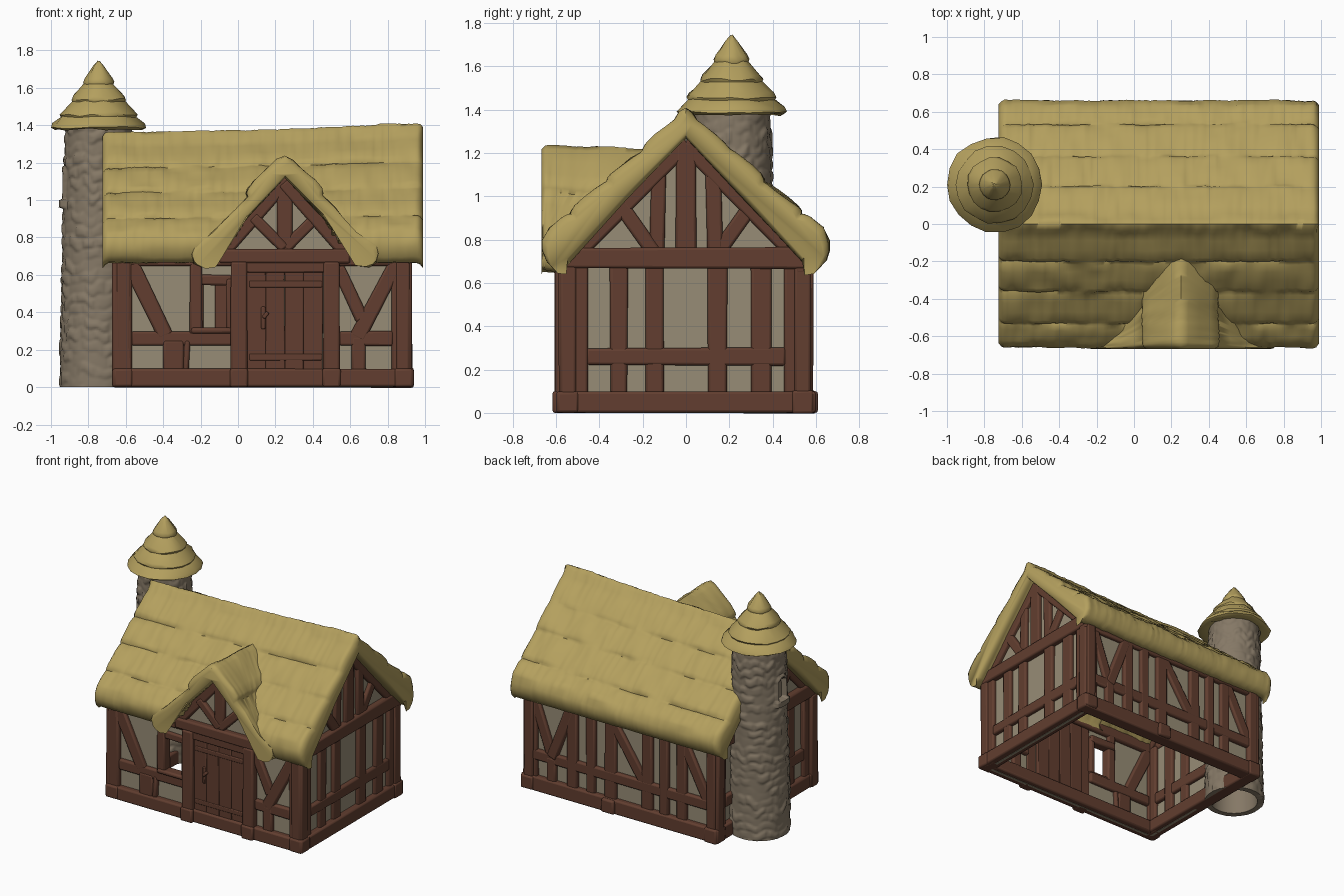
import bpy, bmesh, math, random
from mathutils import Vector, noise

random.seed(4)


def material(name, rgb):
    m = bpy.data.materials.new(name)
    m.diffuse_color = (*rgb, 1)
    return m


THATCH = material("straw thatch", (0.455, 0.35, 0.112))
WOOD = material("brown timber", (0.122, 0.048, 0.029))
STONE = material("grey stone", (0.235, 0.188, 0.132))
PLASTER = material("plaster", (0.31, 0.265, 0.180))


def finish(name, bm, mat, angle=45, bevel=0):
    bmesh.ops.recalc_face_normals(bm, faces=bm.faces)
    me = bpy.data.meshes.new(name)
    bm.to_mesh(me)
    bm.free()
    ob = bpy.data.objects.new(name, me)
    bpy.context.collection.objects.link(ob)
    me.materials.append(mat)
    if bevel:
        b = ob.modifiers.new("worn edges", 'BEVEL')
        b.width, b.segments = bevel, 2
    bpy.ops.object.select_all(action='DESELECT')
    ob.select_set(True)
    bpy.context.view_layer.objects.active = ob
    bpy.ops.object.shade_smooth_by_angle(angle=math.radians(angle))
    return ob


def loft(rings, caps=True, wrap=False):
    """Skin closed rings of points, capped or wrapped round."""
    bm = bmesh.new()
    vs = [[bm.verts.new(p) for p in r] for r in rings]
    n = len(vs[0])
    for i in range(len(vs) - (0 if wrap else 1)):
        a, b = vs[i], vs[(i + 1) % len(vs)]
        for j in range(n):
            k = (j + 1) % n
            bm.faces.new((a[j], a[k], b[k], b[j]))
    if caps and not wrap:
        bm.faces.new(vs[0])
        bm.faces.new(vs[-1])
    return bm


def mirrored(half):
    """Full closed section from half of it, ridge to eave and back inside."""
    return half + [(-s, z) for s, z in reversed(half) if s > 0.001]


def strands(along, i, seed):
    """Wavy straw surface offset."""
    return (noise.noise((along * 7, i * 0.5, seed)) * 0.012
            + noise.noise((along * 40, i * 0.2, seed + 9)) * 0.007)


# main thatched roof: four overlapping courses, rounded eaves and ends
half = [(0, 1.40), (0.03, 1.378)]
cuts = [0.03, 0.2, 0.36, 0.53, 0.64]
for a, b in zip(cuts, cuts[1:]):
    line = lambda y: 1.392 - 0.87 * y
    for f, lift in ((0.12, -0.008), (0.35, -0.002), (0.65, 0.003), (0.9, 0.005), (1, -0.004)):
        y = a + (b - a) * f
        half.append((y, line(y) + lift))
    if b < 0.6:
        half.append((b + 0.003, line(b) - 0.017))
half += [(0.660, 0.79), (0.660, 0.745), (0.645, 0.70), (0.615, 0.667), (0.575, 0.663)]
OUTER = len(half)
half += [(0.53, 0.70), (0.27, 0.98), (0, 1.26)]
prof = mirrored(half)
rings = []
N = 110
INSET = {0: 0.035, 1: 0.009, N - 1: 0.009, N: 0.035}
for s in range(N + 1):
    t = s / N
    x = -0.725 + 1.715 * t
    ring = []
    for i, (y, z) in enumerate(prof):
        inner = OUTER <= i < len(prof) - OUTER + 1
        d = strands(x, i, 1) + INSET.get(s, 0) * (0.6 if inner else -1)
        sg = (y > 0.01) - (y < -0.01)
        sag = (-0.035 + 0.05 * t * t) * max(0, (z - 0.67) / 0.72)
        p = Vector((x, y + sg * d * 0.7, z + d * 0.7 + sag))
        # leave the front open below the porch gable
        if abs(x - 0.25) < (1.14 - z) * 0.82:
            p.y = max(p.y, -0.5)
        ring.append(p)
    rings.append(ring)
finish("main_roof", loft(rings), THATCH, 62)

# porch gable roof, running back into the main slope
half = [(0, 1.238), (0.04, 1.218), (0.1, 1.165), (0.165, 1.11), (0.198, 1.065), (0.204, 1.04),
        (0.2, 1.022), (0.26, 0.96), (0.32, 0.893), (0.38, 0.83), (0.44, 0.785), (0.485, 0.752),
        (0.50, 0.715), (0.49, 0.678), (0.45, 0.66), (0.395, 0.668)]
OUTER = len(half)
half += [(0.2, 0.915), (0, 1.125)]
prof = mirrored(half)
rings = []
for s in range(31):
    t = s / 30
    ring = []
    for i, (u, z) in enumerate(prof):
        back = max(-(1.385 - z) / 0.87 + 0.05, -0.56)
        y = -0.668 + (back + 0.668) * t
        inner = OUTER <= i < len(prof) - OUTER + 1
        d = strands(y, i, 5) + {0: 0.03, 1: 0.006}.get(s, 0) * (0.3 if inner else -1)
        sg = (u > 0.01) - (u < -0.01)
        ring.append(Vector((0.25 + u + sg * d * 0.7, y, z + d * 0.7 - 0.02 * t)))
    rings.append(ring)
finish("porch_roof", loft(rings), THATCH, 62)

# stone tower: open tube with bulging stones and an arched niche on the left
CX, CY = -0.745, 0.21


def tower_radius(a, z):
    r = 0.212 - 0.03 * z / 1.4
    zz = z + 0.05 * noise.noise((math.cos(a) * 3, math.sin(a) * 3, z * 4))
    row = math.floor(zz / 0.062)
    fv = zz / 0.062 - row
    u = a / math.tau * 13 + (row * 0.37) % 1 + 0.5 * noise.noise((a * 2, row * 3.1, 0))
    fu = u - math.floor(u)
    edge = min(min(fv, 1 - fv) * 0.062, min(fu, 1 - fu) * 0.09)
    bump = math.sin(min(1, edge / 0.024) * math.pi / 2) * 0.010
    bump *= 0.65 + 0.6 * noise.cell((math.floor(u) * 1.3, row * 1.7, 2.5))
    w, h = abs(a - math.pi) * 0.19, z - 1.0
    arch = math.hypot(w, max(0, h - 0.12))
    if -0.04 < h < 0 and w < 0.07:
        return r + 0.022
    if 0 <= h and arch < 0.042:
        return r - 0.025
    if 0 <= h and arch < 0.062:
        return r + 0.010
    return r - 0.006 + bump


SEG = 110
rings = []
for i in range(151):
    z = 1.4 * i / 150
    rings.append([(CX + tower_radius(k * math.tau / SEG, z) * math.cos(k * math.tau / SEG),
                   CY + tower_radius(k * math.tau / SEG, z) * math.sin(k * math.tau / SEG), z)
                  for k in range(SEG)])
for z, r in ((1.4, 0.15), (0, 0.165)):
    rings.append([(CX + r * math.cos(k * math.tau / SEG), CY + r * math.sin(k * math.tau / SEG), z)
                  for k in range(SEG)])
finish("stone_tower", loft(rings, wrap=True), STONE, 70)

# tiered conical thatch on the tower
tiers = [(0.006, 1.742), (0.03, 1.715), (0.074, 1.65), (0.083, 1.630), (0.080, 1.620),
         (0.136, 1.558), (0.147, 1.537), (0.142, 1.527), (0.196, 1.474), (0.207, 1.453),
         (0.202, 1.444), (0.246, 1.408), (0.256, 1.388), (0.235, 1.377), (0.17, 1.39), (0.01, 1.39)]
rings = []
for i, (r, z) in enumerate(tiers):
    ring = []
    for k in range(18):
        a = k * math.tau / 18
        j = noise.noise((math.cos(a) * 4, math.sin(a) * 4, i * 0.6))
        ring.append((CX + r * (1 + 0.05 * j) * math.cos(a), CY + r * (1 + 0.05 * j) * math.sin(a),
                     z + 0.012 * j))
    rings.append(ring)
finish("tower_roof", loft(rings), THATCH, 50)

# wall frames: origin, direction along wall, outward direction
FRONT = (Vector((0, -0.605, 0)), Vector((1, 0, 0)), Vector((0, -1, 0)))
BACK = (Vector((0, 0.60, 0)), Vector((1, 0, 0)), Vector((0, 1, 0)))
RIGHT = (Vector((0.94, 0, 0)), Vector((0, 1, 0)), Vector((1, 0, 0)))
LEFT = (Vector((-0.67, 0, 0)), Vector((0, 1, 0)), Vector((-1, 0, 0)))


def slab(bm, frame, poly, out, t):
    """Prism from a (u, z) outline lying in a wall."""
    o, u, n = frame
    rows = [[bm.verts.new(o + u * p[0] + Vector((0, 0, p[1])) + n * d) for p in poly]
            for d in (out, out - t)]
    bm.faces.new(rows[0])
    bm.faces.new(rows[1][::-1])
    for j in range(len(poly)):
        k = (j + 1) % len(poly)
        bm.faces.new((rows[0][j], rows[1][j], rows[1][k], rows[0][k]))


def beam(bm, frame, u0, z0, u1, z1, w, out=-0.022, t=0.075):
    """Slightly uneven timber from one point to another."""
    a, b = Vector((u0, z0)), Vector((u1, z1))
    d = (b - a).normalized()
    side = Vector((-d.y, d.x)) * w / 2
    p, q = random.uniform(0.94, 1.08), random.uniform(0.94, 1.08)
    slab(bm, frame, [a + side * p, b + side * q, b - side * q, a - side * p],
         out + random.uniform(-0.003, 0.003), t)


def rect(u0, z0, u1, z1):
    return [(u0, z0), (u1, z0), (u1, z1), (u0, z1)]


def wall(name, frame, beams, panels):
    bm = bmesh.new()
    for b in beams:
        beam(bm, frame, *b)
    finish(name + "_timber", bm, WOOD, 50, 0.012)
    bm = bmesh.new()
    for p in panels:
        slab(bm, frame, p, -0.05, 0.02)
    finish(name + "_plaster", bm, PLASTER, 30)


# sill, top plate and corner posts shared by both long walls
long_frame = [(-0.67, 0.05, 0.94, 0.05, 0.10, -0.008, 0.10), (-0.66, 0.69, 0.93, 0.69, 0.09),
              (-0.62, 0, -0.62, 0.68, 0.10), (0.875, 0, 0.875, 0.68, 0.11)]

# front wall with open window, door posts and porch gable
front = long_frame + [
    (-0.57, 0.26, -0.03, 0.26, 0.08), (-0.345, 0.08, -0.345, 0.25, 0.105),
    (-0.575, 0.66, -0.385, 0.27, 0.085), (-0.28, 0.08, -0.27, 0.25, 0.03),
    (-0.225, 0.28, -0.225, 0.68, 0.065), (-0.25, 0.575, -0.03, 0.57, 0.055, -0.03),
    (-0.045, 0.3, -0.045, 0.58, 0.04, -0.03), (-0.25, 0.302, -0.03, 0.302, 0.03, -0.008, 0.08),
    (0.005, 0, 0.005, 0.67, 0.085, 0), (0.50, 0, 0.50, 0.67, 0.085, 0),
    (0.005, 0, 0.005, 0.10, 0.095, 0.014), (0.50, 0, 0.50, 0.10, 0.095, 0.014),
    (0.54, 0.26, 0.83, 0.26, 0.08), (0.645, 0.08, 0.645, 0.27, 0.075),
    (0.635, 0.26, 0.845, 0.66, 0.08), (0.535, 0.64, 0.665, 0.36, 0.07),
    # porch gable
    (-0.10, 0.70, 0.60, 0.70, 0.075, -0.005), (0.25, 0.71, 0.25, 1.12, 0.08),
    (0.25, 0.74, 0.08, 0.91, 0.06), (0.25, 0.74, 0.42, 0.91, 0.06),
    (-0.09, 0.71, 0.25, 1.10, 0.08), (0.59, 0.71, 0.25, 1.10, 0.08)]
wall("front_wall", FRONT, front,
     [rect(-0.62, 0, -0.2, 0.68), rect(-0.2, 0, -0.055, 0.31), rect(-0.2, 0.57, -0.055, 0.68),
      rect(-0.055, 0, 0.9, 0.68), [(-0.12, 0.67), (0.62, 0.67), (0.25, 1.14)]])

# back wall
back = long_frame + [(-0.6, 0.26, 0.88, 0.26, 0.08), (0.22, 0, 0.22, 0.1, 0.10, 0.012)]
back += [(x, 0, x, 0.67, w) for x, w in ((0.53, 0.085), (0.22, 0.095), (-0.08, 0.085), (-0.36, 0.085))]
back += [(0.70, 0.27, 0.84, 0.66, 0.075), (0.70, 0.27, 0.55, 0.66, 0.075), (0.70, 0.08, 0.70, 0.27, 0.075),
         (0.38, 0.08, 0.38, 0.67, 0.07), (0.20, 0.66, -0.06, 0.27, 0.075), (-0.22, 0.08, -0.22, 0.67, 0.07),
         (-0.38, 0.66, -0.58, 0.27, 0.075)]
wall("back_wall", BACK, back, [rect(-0.62, 0, 0.9, 0.68)])

# gable end walls; the left one has no studs where the tower stands
gable = [(-0.60, 0.05, 0.60, 0.05, 0.10, -0.003, 0.10), (-0.57, 0.715, 0.57, 0.715, 0.095, -0.005),
         (-0.46, 0.26, 0.46, 0.26, 0.08), (0, 0.73, 0, 1.25, 0.09)]
for s in (-1, 1):
    gable += [(s * 0.52, 0, s * 0.52, 0.69, 0.13), (s * 0.135, 0.73, s * 0.125, 1.13, 0.07),
              (s * 0.14, 0.73, s * 0.31, 0.97, 0.065), (s * 0.57, 0.68, 0, 1.255, 0.09)]
left_studs, right_studs = [[(y, 0.05, y, 0.69, w) for y, w in g] for g in
                           (((-0.31, 0.08), (-0.145, 0.08)), ((0.145, 0.09), (0.347, 0.09)))]
outline = [(-0.56, 0), (0.56, 0), (0.56, 0.68), (0, 1.28), (-0.56, 0.68)]
wall("right_gable", RIGHT, gable + left_studs + right_studs, [outline])
wall("left_gable", LEFT, gable + left_studs, [outline])

# plank door with bands and handle
bm = bmesh.new()
for i in range(4):
    beam(bm, FRONT, 0.098 + i * 0.101, 0.015, 0.098 + i * 0.101, 0.64, 0.102, -0.025, 0.065)
for z in (0.16, 0.55):
    beam(bm, FRONT, 0.06, z, 0.45, z, 0.035, -0.018, 0.03)
beam(bm, FRONT, 0.03, 0.64, 0.47, 0.64, 0.05, -0.008, 0.06)
beam(bm, FRONT, 0.135, 0.31, 0.135, 0.43, 0.022, -0.012, 0.03)
beam(bm, FRONT, 0.135, 0.37, 0.16, 0.40, 0.02, 0.004, 0.03)
finish("front_door", bm, WOOD, 40, 0.006)
